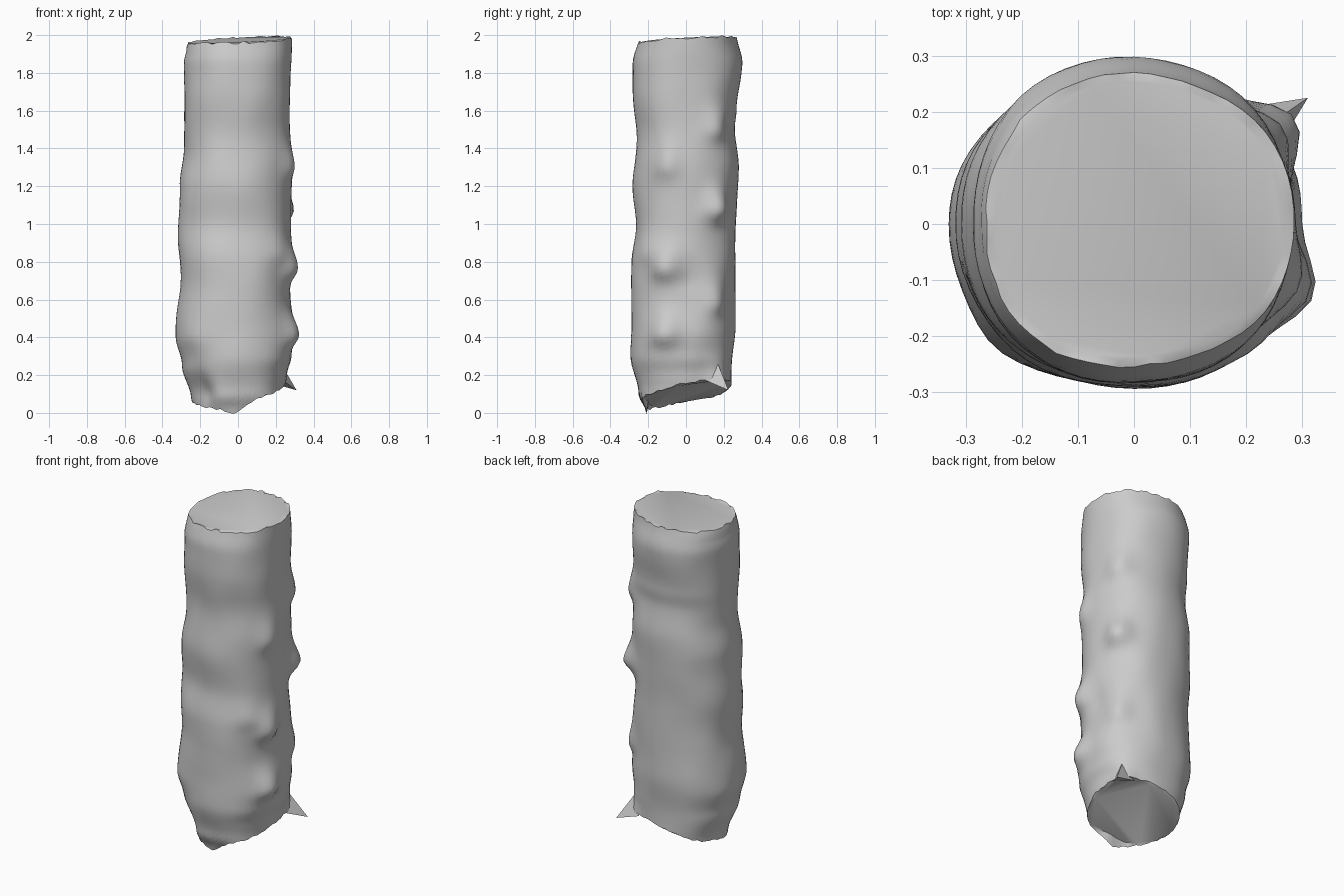
import bpy, bmesh, math, random
from mathutils import Vector, noise

random.seed(4)
cube = bpy.data.objects.get("Cube")
if cube:
    bpy.data.objects.remove(cube)

SEGS, RINGS = 60, 80

# Side outlines as (height, distance from the axis)
LEFT = [(0, .22), (.12, .25), (.2, .26), (.3, .285), (.42, .298), (.6, .278), (.78, .285),
        (.95, .277), (1.1, .28), (1.3, .29), (1.55, .274), (1.75, .28), (2, .28)]
RIGHT = [(0, .22), (.08, .245), (.25, .295), (.4, .33), (.7, .305), (.95, .32), (1.2, .31),
         (1.4, .285), (1.6, .285), (1.85, .29), (1.93, .275), (2, .25)]
FRONT = [(0, .21), (.1, .255), (.3, .292), (.6, .285), (.8, .292), (1, .265), (1.2, .28),
         (1.45, .257), (1.7, .285), (1.85, .28), (2, .25)]
BACK = [(0, .23), (.15, .24), (.5, .26), (.95, .262), (1.3, .278), (1.5, .26), (1.6, .272),
        (1.85, .295), (2, .265)]

# Bark knots, steep on the underside, as (angle in degrees, height, bulge)
KNOTS = [(-21, 1.3, .026), (-21, .76, .048), (-22, .41, .046), (-42, .85, .015),
         (34, 1.5, .035), (34, 1.07, .06), (34, .58, .035), (40, .14, .04),
         (6, .7, -.012), (225, .4, .012), (225, .1, -.04), (210, .08, -.02)]


def outline(points, z):
    for (z0, r0), (z1, r1) in zip(points, points[1:]):
        if z <= z1:
            f = max(0, (z - z0) / (z1 - z0))
            f = f * f * (3 - 2 * f)
            return r0 + (r1 - r0) * f
    return points[-1][1]


def bark(angle, z):
    """Point on the bark at an angle and height."""
    c, s = math.cos(angle), math.sin(angle)
    square = (abs(c) ** 2.2 + abs(s) ** 2.2) ** (-1 / 2.2)
    p = Vector((c * square * outline(LEFT if c > 0 else RIGHT, z),
                s * square * outline(FRONT if s < 0 else BACK, z), z))
    push = .008 * noise.noise(Vector((c * 1.6, s * 1.6, z * 4.5)))
    for degrees, height, bulge in KNOTS:
        a = (math.degrees(angle) - degrees + 180) % 360 - 180
        spread = .11 if z > height else .06
        push += bulge * math.exp(-(a / 13) ** 2 - ((z - height) / spread) ** 2)
    return p + Vector((c, s, 0)) * push


def foot(x, y):
    return min(.17, max(.06 + .17 * y, .1 + .22 * x + .2 * y))


def crown(x, y):
    return 1.973 + .05 * x + .05 * y


def make_object(name, bm, material):
    bmesh.ops.recalc_face_normals(bm, faces=bm.faces)
    mesh = bpy.data.meshes.new(name)
    bm.to_mesh(mesh)
    bm.free()
    mesh.materials.append(material)
    ob = bpy.data.objects.new(name, mesh)
    bpy.context.collection.objects.link(ob)
    bpy.ops.object.select_all(action='DESELECT')
    ob.select_set(True)
    bpy.context.view_layer.objects.active = ob
    bpy.ops.object.shade_smooth_by_angle(angle=math.radians(40))


grey = bpy.data.materials.new("stone_grey")
grey.use_nodes = True
colour = (.6, .6, .6, 1)
grey.diffuse_color = colour
grey.node_tree.nodes["Principled BSDF"].inputs["Base Color"].default_value = colour

# Log body: rings between a slanted foot and a ragged top
bm = bmesh.new()
rings = [[] for _ in range(RINGS)]
for i in range(SEGS):
    angle = math.tau * i / SEGS
    x, y = .26 * math.cos(angle), .26 * math.sin(angle)
    low = foot(x, y) + random.uniform(-.006, .006)
    low -= .045 * math.exp(-((angle - math.radians(265)) / .3) ** 2)
    high = crown(x, y) + random.uniform(-.008, .008)
    for k in range(RINGS):
        z = low + (high - low) * k / (RINGS - 1)
        rings[k].append(bm.verts.new(bark(angle, z)))
for a, b in zip(rings, rings[1:]):
    for i in range(SEGS):
        j = (i + 1) % SEGS
        bm.faces.new((a[i], a[j], b[j], b[i]))

# Cut ends
for ring, level in ((rings[0], foot), (rings[-1], crown)):
    inner = []
    for v in ring:
        x, y = v.co.x * .95, v.co.y * .95
        inner.append(bm.verts.new((x, y, level(x, y))))
    for i in range(SEGS):
        j = (i + 1) % SEGS
        bm.faces.new((ring[i], ring[j], inner[j], inner[i]))
    bm.faces.new(inner)
make_object("log_body", bm, grey)

# Torn splinter at the foot
bm = bmesh.new()
a = math.radians(40)
base = [bark(a, .27), bark(a - .25, .17), bark(a, .15), bark(a + .2, .16)]
base = [bm.verts.new(p * .97 + Vector((0, 0, p.z * .03))) for p in base]
point = bm.verts.new((.31, .225, .12))
for i in range(4):
    bm.faces.new((base[i], base[(i + 1) % 4], point))
bm.faces.new(base)
make_object("foot_splinter", bm, grey)
